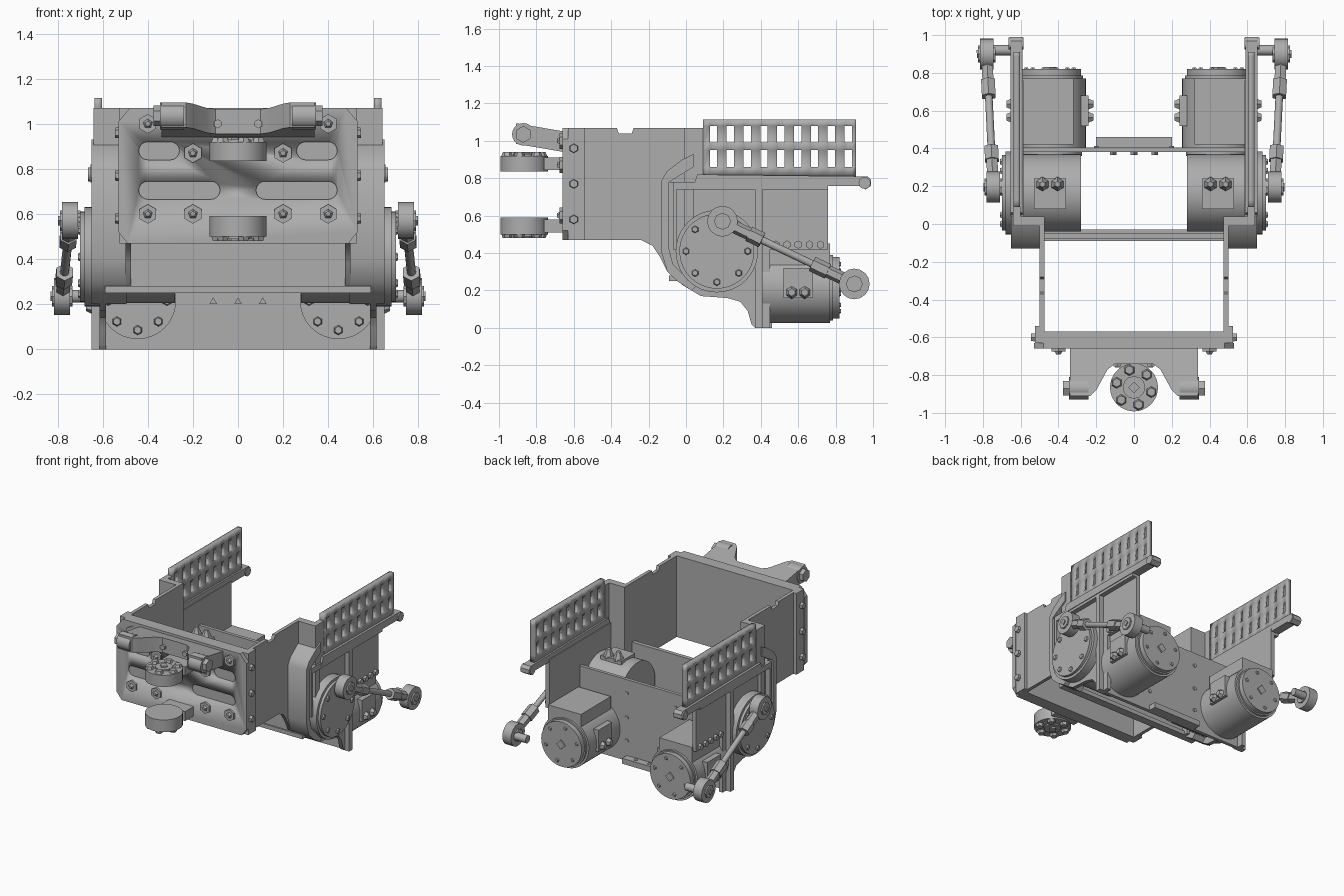
import bpy, bmesh, math
from mathutils import Vector, Matrix

if "Cube" in bpy.data.objects:
    bpy.data.objects.remove(bpy.data.objects["Cube"])

grey = bpy.data.materials.new("machined grey")
grey.use_nodes = True
COLOUR = (0.42, 0.42, 0.42, 1)
grey.diffuse_color = COLOUR
grey.node_tree.nodes["Principled BSDF"].inputs["Base Color"].default_value = COLOUR


def box(bm, x, y, z):
    prism(bm, "z", [(x[0], y[0]), (x[1], y[0]), (x[1], y[1]), (x[0], y[1])], *z)


def prism(bm, axis, pts, a, b):
    """Extrude a 2D outline from a to b along an axis."""
    put = {"x": lambda u, v: (a, u, v), "y": lambda u, v: (u, a, v), "z": lambda u, v: (u, v, a)}[axis]
    face = bm.faces.new([bm.verts.new(put(u, v)) for u, v in pts])
    new = bmesh.ops.extrude_face_region(bm, geom=[face])["geom"]
    move = Vector([(b - a) if axis == k else 0 for k in "xyz"])
    verts = [g for g in new if isinstance(g, bmesh.types.BMVert)]
    bmesh.ops.translate(bm, verts=verts, vec=move)
    return verts + list(face.verts)


def cyl(bm, p, q, r, n=32, r2=None):
    """Cylinder or cone between two points."""
    p, q = Vector(p), Vector(q)
    turn = (q - p).to_track_quat("Z", "Y").to_matrix().to_4x4()
    bmesh.ops.create_cone(bm, cap_ends=True, segments=n, radius1=r, radius2=r if r2 is None else r2,
                          depth=(q - p).length, matrix=Matrix.Translation((p + q) / 2) @ turn)


def bolt_circle(bm, centre, axis, ring, count, r, height):
    """Hex heads around a centre, raised along the axis."""
    axis = Vector(axis)
    u = axis.orthogonal().normalized()
    v = axis.cross(u)
    for i in range(count):
        t = math.tau * i / count
        p = Vector(centre) + ring * (u * math.cos(t) + v * math.sin(t))
        cyl(bm, p, p + axis * height, r, 6, r * 0.75)


def part(name, bm, mirror=False):
    bmesh.ops.recalc_face_normals(bm, faces=bm.faces)
    mesh = bpy.data.meshes.new(name)
    bm.to_mesh(mesh)
    bm.free()
    mesh.materials.append(grey)
    ob = bpy.data.objects.new(name, mesh)
    bpy.context.collection.objects.link(ob)
    bpy.ops.object.select_all(action="DESELECT")
    ob.select_set(True)
    bpy.context.view_layer.objects.active = ob
    bpy.ops.object.shade_smooth_by_angle(angle=math.radians(32))
    if mirror:
        ob.modifiers.new("Mirror", "MIRROR").use_mirror_merge = False
    return ob


def stadium(cx, cz, half, r):
    arc = [math.pi * (i / 8 - 0.5) for i in range(9)]
    right = [(cx + half - r + r * math.cos(t), cz + r * math.sin(t)) for t in arc]
    return right + [(2 * cx - x, 2 * cz - z) for x, z in right]


# Front plate with shallow slots
bm = bmesh.new()
prism(bm, "y", [(-.53, .52), (-.49, .47), (.49, .47), (.53, .52), (.53, 1.01), (.48, 1.07),
                (-.48, 1.07), (-.53, 1.01)], -.66, -.63)
box(bm, (-.5, .5), (-.631, -.57), (.47, 1.07))
plate = part("front_plate", bm)
bm = bmesh.new()
for s in (-1, 1):
    prism(bm, "y", stadium(s * .35, .88, .09, .04), -.7, -.645)
    prism(bm, "y", stadium(s * .26, .705, .18, .04), -.7, -.645)
cutter = part("slot_cutter", bm)
cutter.hide_render = True
cut = plate.modifiers.new("Slots", "BOOLEAN")
cut.object = cutter
bpy.context.view_layer.objects.active = plate
bpy.ops.object.modifier_apply(modifier=cut.name)
bpy.data.objects.remove(cutter)

# Front plate bolts
bm = bmesh.new()
for x, z in ((.4, 1.0), (.2, .87), (.4, .6), (.2, .6)):
    cyl(bm, (x, -.66, z), (x, -.675, z), .043, 6)
    cyl(bm, (x, -.67, z), (x, -.69, z), .025, 5, .012)
for z in (.58, .77, .96):
    cyl(bm, (.49, -.6, z), (.545, -.6, z), .03, 6, .022)
part("front_bolts", bm, True)

# Tub side walls with a notched top and swept lower edge
bm = bmesh.new()
prism(bm, "x", [(-.6, .47), (-.24, .47), (-.18, .44), (-.14, .38), (-.1, .3), (-.04, .25), (.0, .25), (.0, 1.07),
                (-.28, 1.07), (-.29, 1.04), (-.36, 1.04), (-.37, 1.07), (-.6, 1.07)], .475, .5)
box(bm, (.49, .525), (-.63, -.54), (.47, 1.07))
part("tub_side", bm, True)

# Step joining the tub to the wider rear sides
bm = bmesh.new()
box(bm, (.475, .64), (-.01, .04), (.4, 1.07))
box(bm, (.6, .64), (.0, .09), (.75, 1.07))
part("step_wall", bm, True)

# Curved fender in front of each drive disc
bm = bmesh.new()
prism(bm, "x", [(-.13, .79), (-.13, .4), (-.1, .3), (-.04, .245), (.03, .2), (.06, .23), (-.01, .28), (-.07, .34),
                (-.09, .42), (-.09, .78), (.04, .86), (.04, .93), (-.02, .9), (-.1, .84)], .495, .65)
part("fender", bm, True)

# Cross walls
bm = bmesh.new()
box(bm, (-.49, .49), (-.08, -.05), (.28, .63))
box(bm, (-.59, .59), (-.09, -.03), (.25, .28))
part("middle_wall", bm)
bm = bmesh.new()
box(bm, (-.6, .6), (.38, .405), (0, .6))
box(bm, (-.2, .2), (.4, .46), (0, .04))
for x in (-.11, 0, .11):
    cyl(bm, (x, .38, .21), (x, .365, .21), .02, 3)
    cyl(bm, (x, .43, .04), (x, .43, .045), .012, 8)
for x in (-.2, .2):
    for z in (.15, .32, .5):
        cyl(bm, (x, .405, z), (x, .412, z), .014, 6)
part("rear_wall", bm)

# Outer side plates and their ribs
bm = bmesh.new()
prism(bm, "x", [(-.12, .78), (-.12, .42), (-.09, .31), (-.02, .23), (.08, .17), (.22, .16), (.29, .14), (.33, .09),
                (.35, .02), (.37, 0), (.45, 0), (.45, .42), (.76, .42), (.76, .78)], .585, .615)
box(bm, (.61, .65), (.37, .41), (0, .76))
box(bm, (.61, .65), (-.07, -.05), (.42, .76))
box(bm, (.61, .65), (-.07, .76), (.74, .78))
for i in range(5):
    cyl(bm, (.61, .48 + i * .06, .445), (.635, .48 + i * .06, .445), .022, 6)
part("side_plate", bm, True)

# Shelf rail with a rear eye
bm = bmesh.new()
prism(bm, "x", [(.04, .76), (.93, .76), (.96, .74), (.99, .76), (.99, .79), (.97, .81), (.06, .82)], .59, .655)
cyl(bm, (.585, .955, .775), (.665, .955, .775), .032, 12)
part("side_rail", bm, True)

# Slotted guard: a grid with alternate cells removed
bm = bmesh.new()
ys = [.09] + [.127 + .09 * (i // 2) + .04 * (i % 2) for i in range(18)] + [.91]
zs = [.81, .86, .95, .99, 1.08, 1.115]
grid = [[bm.verts.new((.62, y, z)) for z in zs] for y in ys]
for i in range(len(ys) - 1):
    for j in range(len(zs) - 1):
        if not (i % 2 and j % 2):
            bm.faces.new((grid[i][j], grid[i + 1][j], grid[i + 1][j + 1], grid[i][j + 1]))
guard = part("slotted_guard", bm, True)
thick = guard.modifiers.new("Thickness", "SOLIDIFY")
thick.thickness = .035
thick.offset = 0

# Drive motors lying across the body, with outer discs
bm = bmesh.new()
cyl(bm, (.28, .165, .41), (.6, .165, .41), .205, 48)
box(bm, (.36, .53), (.08, .24), (.56, .63))
for x in (.405, .485):
    cyl(bm, (x, .21, .62), (x, .21, .68), .04, 6, .015)
part("drive_motor", bm, True)
bm = bmesh.new()
cyl(bm, (.6, .165, .41), (.68, .165, .41), .22, 48)
cyl(bm, (.68, .165, .41), (.7, .165, .41), .2, 48)
bolt_circle(bm, (.7, .165, .41), (1, 0, 0), .165, 8, .02, .01)
part("drive_disc", bm, True)

# Rear motors pointing backwards
bm = bmesh.new()
cx, cz = .445, .215
cyl(bm, (cx, .4, cz), (cx, .77, cz), .19, 48)
cyl(bm, (cx, .77, cz), (cx, .785, cz), .175, 48)
cyl(bm, (cx, .785, cz), (cx, .82, cz), .165, 48)
cyl(bm, (cx, .36, cz), (cx, .4, cz), .17, 48)
bolt_circle(bm, (cx, .82, cz), (0, 1, 0), .13, 6, .014, .008)
bolt_circle(bm, (cx, .36, cz), (0, -1, 0), .13, 8, .022, .02)
cyl(bm, (cx, .82, cz), (cx, .83, cz), .035, 4)
box(bm, (.32, .59), (.42, .77), (.3, .45))
for s in (-1, 1):
    x = cx + s * .185
    box(bm, (x - .02, x + .02), (.52, .68), (.16, .32))
    for y in (.565, .635):
        cyl(bm, (x + s * .015, y, .19), (x + s * .045, y, .19), .035, 6, .02)
part("rear_motor", bm, True)

# Push rods with ring ends
bm = bmesh.new()
top, low = Vector((.745, .195, .57)), Vector((.78, .9, .235))
d = low - top
for c in (top, low):
    w = Vector((.035, 0, 0))
    cyl(bm, c - w, c + w, .082, 16)
    cyl(bm, c - w * 1.3, c + w * 1.3, .045, 8)
    cyl(bm, c + w * 1.3, c + w * 1.5, .022, 4)
cyl(bm, top, low, .02, 12)
for a, b, r in ((.07, .2, .034), (.2, .3, .042), (.68, .8, .042), (.8, .93, .034)):
    cyl(bm, top + d * a, top + d * b, r, 6)
cyl(bm, (.65, .92, .235), (.76, .92, .235), .028, 12)
cyl(bm, (.66, .195, .57), (.74, .195, .57), .03, 12)
part("push_rod", bm, True)

# Forked bracket, tilted up toward the front
bm = bmesh.new()
half = [(.34, -.65), (.34, -.91), (.23, -.91), (.2, -.88), (.14, -.77), (.1, -.74)]
for v in prism(bm, "z", half + [(-x, y) for x, y in reversed(half)], .94, 1.05):
    v.co.z += (-.65 - v.co.y) * .17
for s in (-1, 1):
    cyl(bm, (s * .24, -.87, 1.035), (s * .345, -.87, 1.035), .06, 20)
    cyl(bm, (s * .34, -.87, 1.035), (s * .375, -.87, 1.035), .045, 6)
    cyl(bm, (s * .09, -.74, 1.0), (s * .09, -.755, 1.0), .02, 6)
part("front_fork", bm)

# Hinge discs with mounting tabs
for name, z0, z1, up in (("upper_hinge", .835, .92, 1), ("lower_hinge", .5, .59, -1)):
    bm = bmesh.new()
    cyl(bm, (0, -.865, z0), (0, -.865, z1), .127, 32)
    box(bm, (-.1, .1), (-.76, -.65), (z0 + .01, z1 - .01))
    face = z1 if up > 0 else z0
    bolt_circle(bm, (0, -.865, face), (0, 0, up), .095, 6, .03, .02)
    cyl(bm, (0, -.865, face), (0, -.865, face + up * .01), .06, 12)
    cyl(bm, (0, -.865, face), (0, -.865, face + up * .02), .03, 4)
    part(name, bm)
